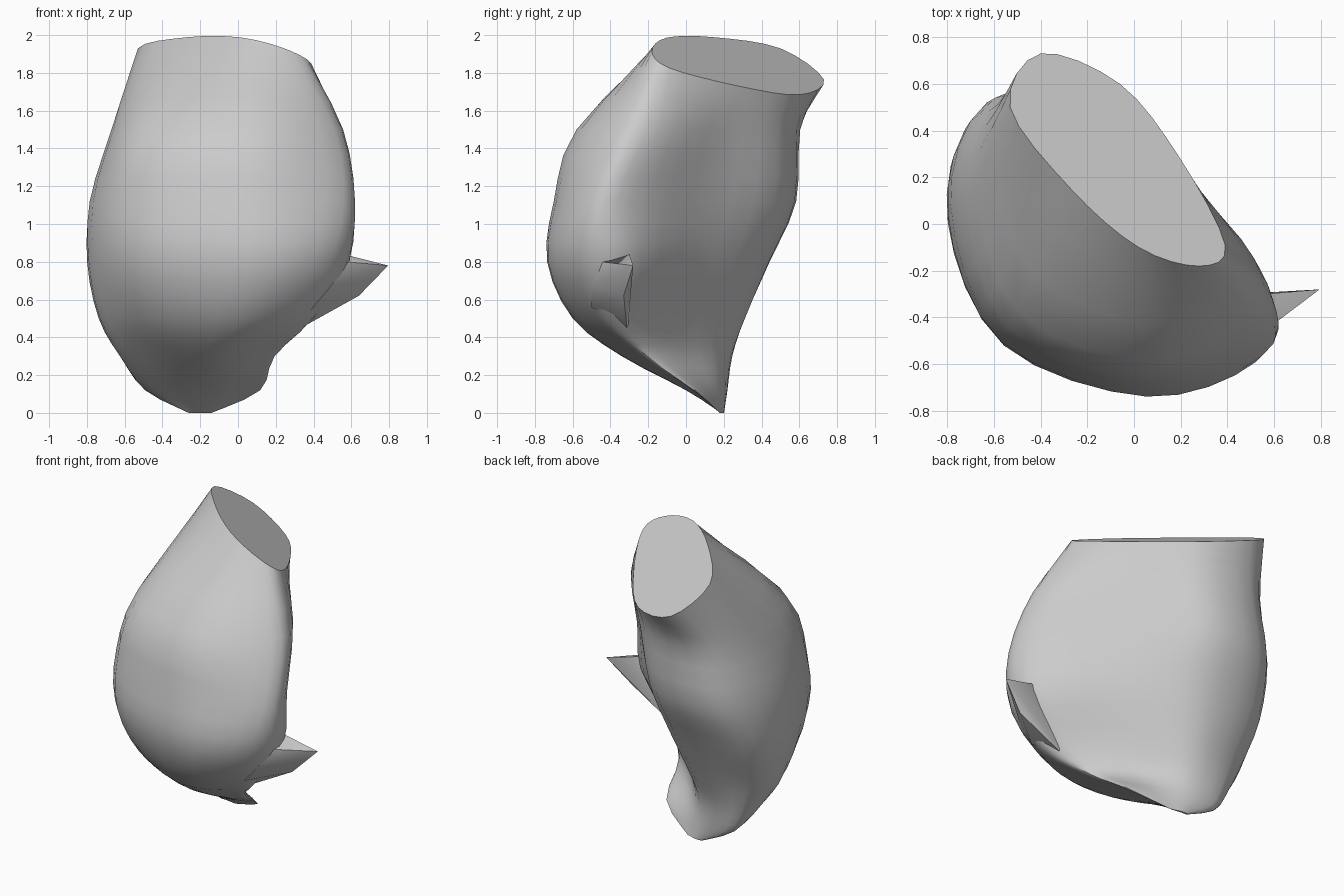
import bpy, bmesh, math
from mathutils import Vector

if "Cube" in bpy.data.objects:
    bpy.data.objects.remove(bpy.data.objects["Cube"])

# Horizontal sections of the shell: z, then right rim, front right, front,
# front left, left, back-left bulge, back end of the flat inner face
SECTIONS = [
    (0.00, (-.14, .18), (-.16, .18), (-.19, .185), (-.23, .19), (-.26, .19), (-.25, .20), (-.21, .20)),
    (0.12, (.11, .05), (.06, .03), (-.10, .00), (-.30, .04), (-.47, .14), (-.47, .21), (-.29, .21)),
    (0.30, (.18, -.18), (.14, -.25), (-.10, -.34), (-.38, -.20), (-.61, .02), (-.57, .22), (-.28, .22)),
    (0.50, (.38, -.33), (.32, -.48), (.00, -.60), (-.46, -.41), (-.73, .00), (-.63, .26), (-.25, .29)),
    (0.80, (.57, -.32), (.48, -.60), (.05, -.735), (-.54, -.52), (-.79, -.02), (-.69, .38), (-.20, .41)),
    (1.12, (.57, -.29), (.56, -.53), (.05, -.70), (-.57, -.48), (-.785, .08), (-.63, .52), (-.15, .54)),
    (1.50, (.51, -.14), (.51, -.37), (.06, -.58), (-.50, -.37), (-.67, .20), (-.52, .57), (-.08, .55)),
    (None, (.39, -.09), (.28, -.18), (.02, -.10), (-.27, .15), (-.53, .50), (-.40, .73), (-.06, .60)),
]


def catmull(p0, p1, p2, p3, t):
    return 0.5 * (2 * p1 + (p2 - p0) * t + (2 * p0 - 5 * p1 + 4 * p2 - p3) * t * t
                  + (3 * p1 - p0 - 3 * p2 + p3) * t ** 3)


def cap_height(x, y):
    # Sloping plane of the cut top
    return 2.0 - 0.42 * (x + 0.08) - 0.48 * (y + 0.04)


def smooth_ring(pts, steps=4):
    n = len(pts)
    return [catmull(pts[i - 1], pts[i], pts[(i + 1) % n], pts[(i + 2) % n], k / steps)
            for i in range(n) for k in range(steps)]


def finish(name, bm, angle):
    bmesh.ops.recalc_face_normals(bm, faces=bm.faces)
    mesh = bpy.data.meshes.new(name)
    bm.to_mesh(mesh)
    bm.free()
    obj = bpy.data.objects.new(name, mesh)
    bpy.context.collection.objects.link(obj)
    bpy.ops.object.select_all(action='DESELECT')
    obj.select_set(True)
    bpy.context.view_layer.objects.active = obj
    bpy.ops.object.shade_smooth_by_angle(angle=math.radians(angle))
    return obj


# Bulging shell lofted through the smoothed sections
rings = []
for z, *pts in SECTIONS:
    ctrl = [Vector((x, y, 0)) for x, y in pts]
    bulge = 0.03 if z is None else 0.0
    ctrl.append((ctrl[-1] + ctrl[0]) / 2 + Vector((bulge, bulge, 0)))  # keeps the inner face flat
    ring = smooth_ring(ctrl)
    for p in ring:
        p.z = cap_height(p.x, p.y) if z is None else z
    rings.append(ring)

levels, last = [], len(rings) - 1
for i in range(last):
    quad = [rings[max(0, i - 1)], rings[i], rings[i + 1], rings[min(last, i + 2)]]
    for k in range(3):
        levels.append([catmull(*col, k / 3) for col in zip(*quad)])
levels.append(rings[-1])

bm = bmesh.new()
grid = [[bm.verts.new(p) for p in level] for level in levels]
n = len(grid[0])
for low, high in zip(grid, grid[1:]):
    for j in range(n):
        k = (j + 1) % n
        bm.faces.new((low[j], low[k], high[k], high[j]))
bm.faces.new(grid[0])
bm.faces.new(grid[-1])
finish("curved_shell", bm, 35)

# Pointed tab on the lower right rim, running into the shell's underside
bm = bmesh.new()
for p in [(.795, -.28, .78), (.69, -.34, .78), (.56, -.30, .84), (.57, -.45, .80), (.64, -.33, .62),
          (.38, -.34, .49), (.28, -.31, .42), (.40, -.50, .56), (.50, -.50, .68), (.48, -.34, .80)]:
    bm.verts.new(p)
bmesh.ops.convex_hull(bm, input=bm.verts)
finish("rim_tab", bm, 50)
